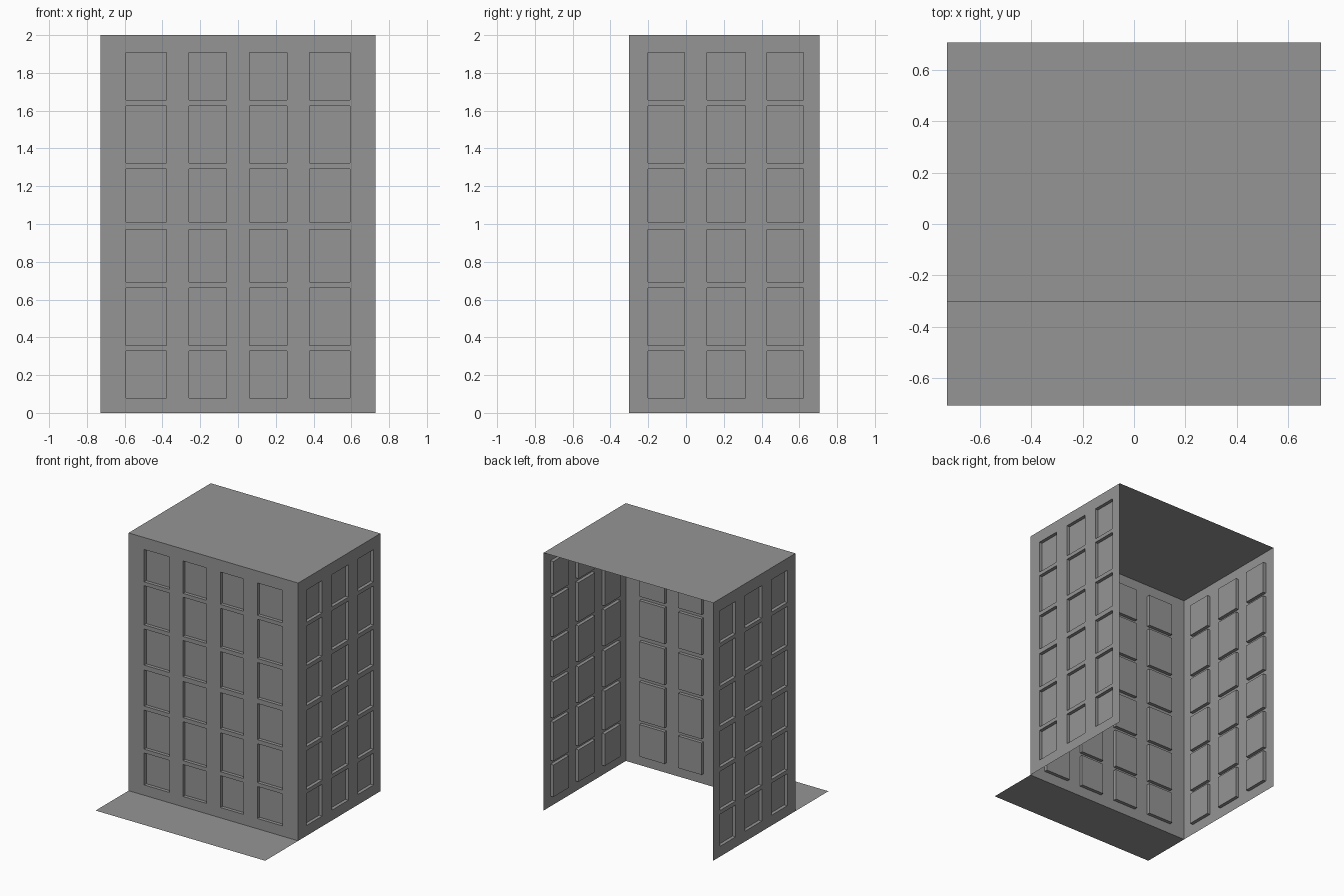
import bpy
import bmesh
from mathutils import Vector

default = bpy.data.objects.get("Cube")
if default:
    bpy.data.objects.remove(default, do_unlink=True)

HALF_X, BACK, FRONT, APRON, TOP = 0.728, 0.706, -0.302, -0.706, 2.0
RECESS = 0.026

# Window edges: across the front, along the sides, and up the storeys
FRONT_CUTS = [-0.594, -0.378, -0.26, -0.06, 0.06, 0.26, 0.378, 0.594]
SIDE_CUTS = [-0.202, -0.008, 0.11, 0.314, 0.43, 0.622]
STOREY_CUTS = [0.08, 0.328, 0.358, 0.66, 0.692, 0.972,
               1.01, 1.29, 1.322, 1.626, 1.656, 1.907]

concrete = bpy.data.materials.new("concrete grey")
concrete.use_nodes = True
GREY = (0.3, 0.3, 0.3, 1)
concrete.diffuse_color = GREY
concrete.node_tree.nodes["Principled BSDF"].inputs["Base Color"].default_value = GREY


def sheet(name, place, us, vs, outward):
    """Single-sided panel cut on a grid; every odd-odd cell becomes a recessed window."""
    bm = bmesh.new()
    grid = [[bm.verts.new(place(u, v)) for v in vs] for u in us]
    windows = []
    for i in range(len(us) - 1):
        for j in range(len(vs) - 1):
            face = bm.faces.new((grid[i][j], grid[i + 1][j],
                                 grid[i + 1][j + 1], grid[i][j + 1]))
            face.normal_update()
            if face.normal.dot(Vector(outward)) < 0:
                face.normal_flip()
            if i % 2 and j % 2:
                windows.append(face)
    # Push each window pane straight back, leaving reveals around it
    if windows:
        bmesh.ops.inset_individual(bm, faces=windows, thickness=0, depth=-RECESS)
    mesh = bpy.data.meshes.new(name)
    bm.to_mesh(mesh)
    bm.free()
    mesh.materials.append(concrete)
    obj = bpy.data.objects.new(name, mesh)
    bpy.context.collection.objects.link(obj)
    return obj


storeys = [0, *STOREY_CUTS, TOP]
width = [-HALF_X, HALF_X]

# Walls (the back stays open)
sheet("front_wall", lambda u, v: (u, FRONT, v),
      [-HALF_X, *FRONT_CUTS, HALF_X], storeys, (0, -1, 0))
for name, side in (("left_wall", 1), ("right_wall", -1)):
    sheet(name, lambda u, v: (side * HALF_X, u, v),
          [FRONT, *SIDE_CUTS, BACK], storeys, (side, 0, 0))

# Flat roof and the pavement strip in front
sheet("roof", lambda u, v: (u, v, TOP), width, [FRONT, BACK], (0, 0, 1))
sheet("pavement", lambda u, v: (u, v, 0), width, [APRON, FRONT], (0, 0, 1))
